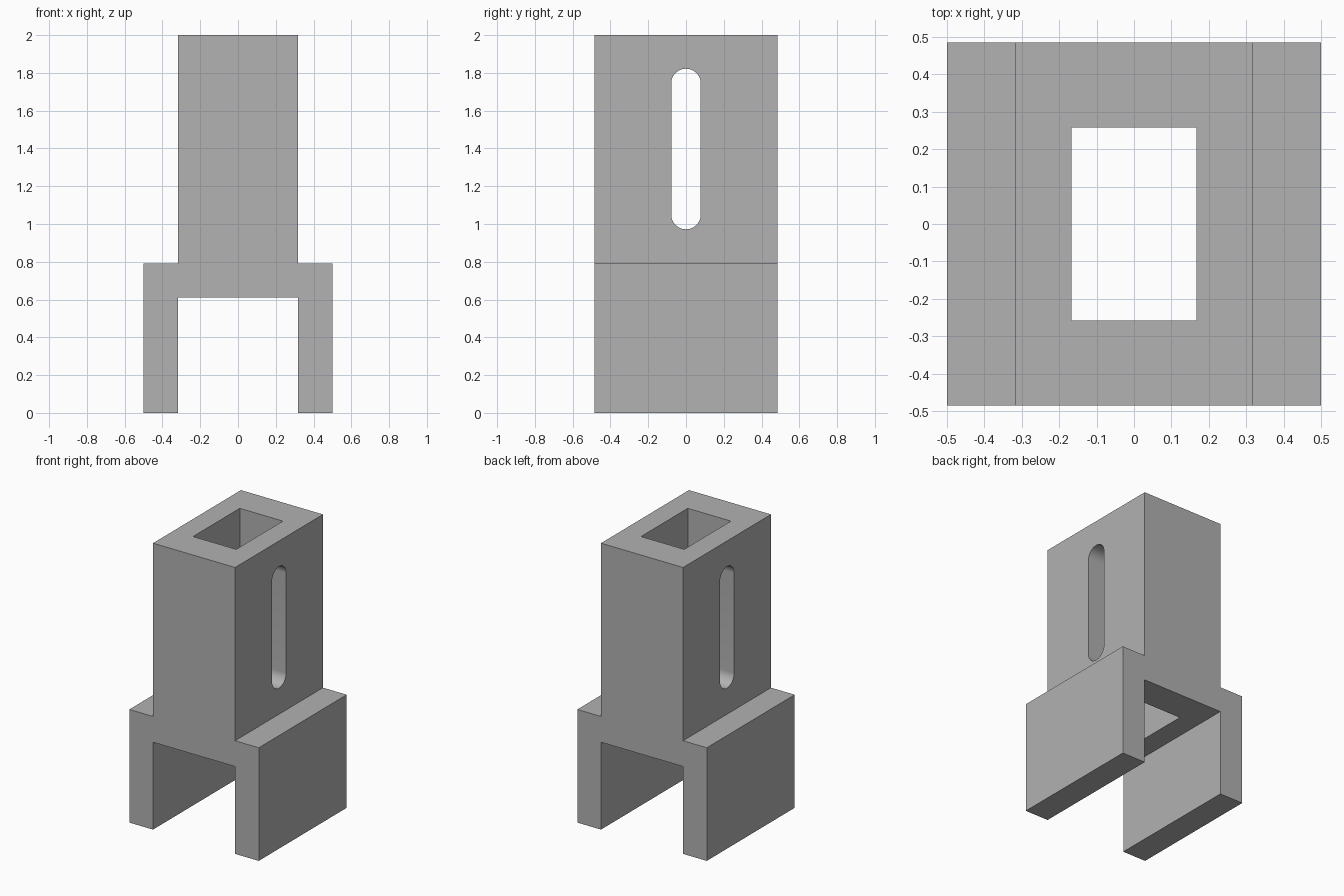
import bpy, bmesh
from math import pi, sin, cos
from mathutils import Vector

if "Cube" in bpy.data.objects:
    bpy.data.objects.remove(bpy.data.objects["Cube"])

grey = bpy.data.materials.new("plain grey")
grey.use_nodes = True
colour = (0.445, 0.445, 0.445, 1)
grey.diffuse_color = colour
grey.node_tree.nodes["Principled BSDF"].inputs["Base Color"].default_value = colour


def prism(name, points, sweep):
    """Sweep a flat outline along a vector."""
    bm = bmesh.new()
    face = bm.faces.new([bm.verts.new(p) for p in points])
    swept = bmesh.ops.extrude_face_region(bm, geom=[face])["geom"]
    verts = [v for v in swept if isinstance(v, bmesh.types.BMVert)]
    bmesh.ops.translate(bm, verts=verts, vec=Vector(sweep))
    bmesh.ops.recalc_face_normals(bm, faces=bm.faces)
    mesh = bpy.data.meshes.new(name)
    bm.to_mesh(mesh)
    bm.free()
    mesh.materials.append(grey)
    obj = bpy.data.objects.new(name, mesh)
    bpy.context.collection.objects.link(obj)
    return obj


def cut(target, cutter):
    """Cut one solid out of another, then discard the cutter."""
    cutter.hide_render = True
    mod = target.modifiers.new("cut", 'BOOLEAN')
    mod.operation = 'DIFFERENCE'
    mod.solver = 'EXACT'
    mod.object = cutter
    bpy.context.view_layer.objects.active = target
    bpy.ops.object.modifier_apply(modifier=mod.name)
    bpy.data.objects.remove(cutter)


# Forked body: half of the front outline, mirrored and swept in depth
depth, width, tower, shoulder, fork = 0.485, 0.5, 0.317, 0.79, 0.61
half = [(tower, fork), (tower, 0), (width, 0), (width, shoulder),
        (tower, shoulder), (tower, 2)]
outline = half + [(-x, z) for x, z in reversed(half)]
body = prism("forked_body", [(x, -depth, z) for x, z in outline],
             (0, 2 * depth, 0))

# Rectangular shaft from the top down into the fork
sx, sy = 0.167, 0.258
cut(body, prism("shaft_cutter",
                [(-sx, -sy, 0.3), (sx, -sy, 0.3), (sx, sy, 0.3), (-sx, sy, 0.3)],
                (0, 0, 2)))

# Rounded slot through both side walls
radius, low, high, steps = 0.078, 1.05, 1.744, 24
slot = []
for centre, start in ((high, 0), (low, pi)):
    for i in range(steps + 1):
        a = start + pi * i / steps
        slot.append((-1, radius * cos(a), centre + radius * sin(a)))
cut(body, prism("slot_cutter", slot, (2, 0, 0)))

# Smooth slot ends, crisp edges elsewhere
bpy.ops.object.select_all(action='DESELECT')
body.select_set(True)
bpy.context.view_layer.objects.active = body
bpy.ops.object.shade_smooth_by_angle(angle=pi / 6)
